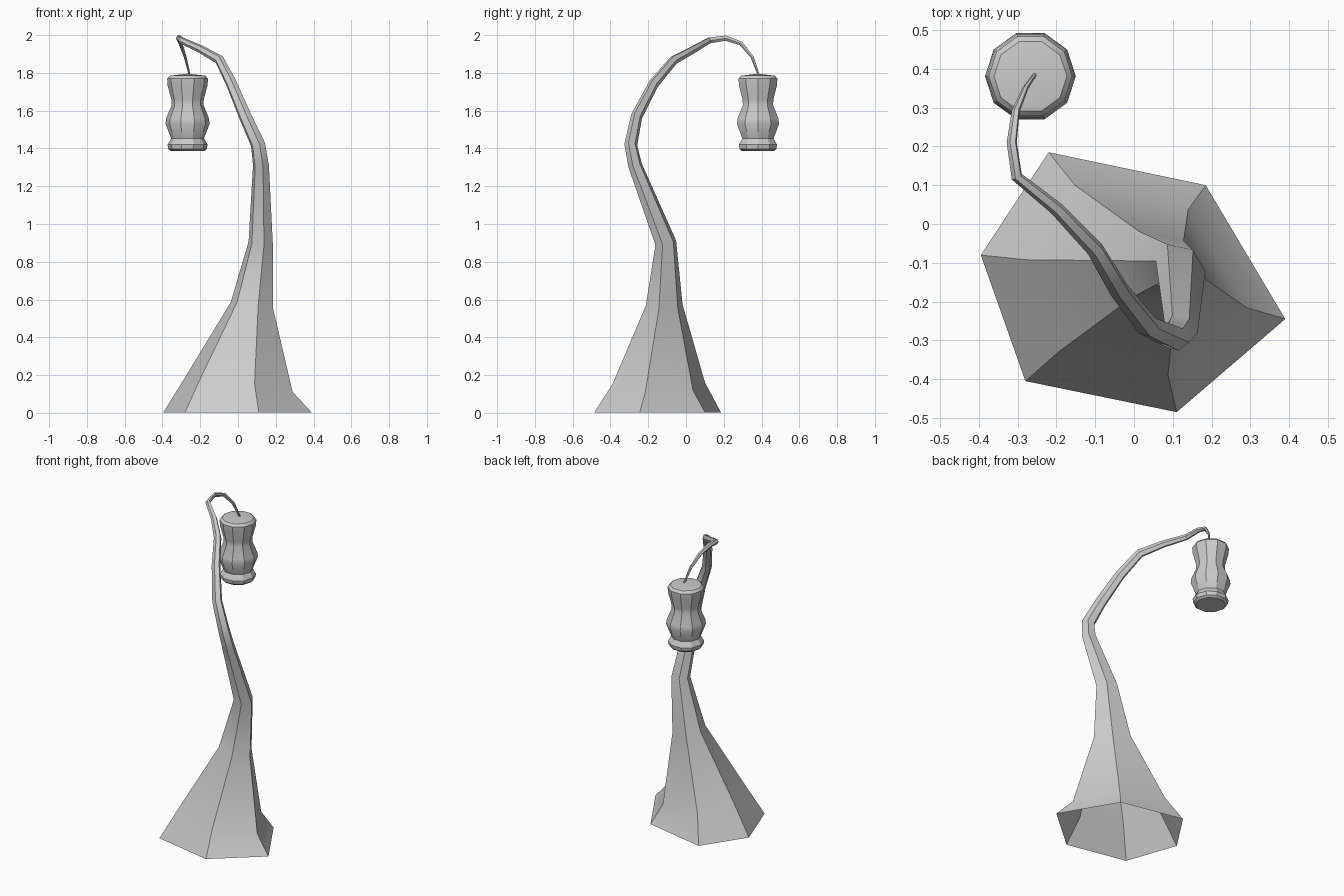
import bpy, bmesh, math
from mathutils import Vector

if "Cube" in bpy.data.objects:
    bpy.data.objects.remove(bpy.data.objects["Cube"])


def finish(bm, name):
    bmesh.ops.recalc_face_normals(bm, faces=bm.faces)
    me = bpy.data.meshes.new(name)
    bm.to_mesh(me)
    bm.free()
    ob = bpy.data.objects.new(name, me)
    bpy.context.collection.objects.link(ob)
    bpy.ops.object.select_all(action='DESELECT')
    ob.select_set(True)
    bpy.context.view_layer.objects.active = ob
    bpy.ops.object.shade_smooth_by_angle(angle=math.radians(30))
    return ob


def bridge(bm, a, b):
    n = len(a)
    for i in range(n):
        j = (i + 1) % n
        bm.faces.new((a[i], a[j], b[j], b[i]))


# Curved post: one uneven hexagon swept and shrunk along a bent path
hexagon = [(-0.185, 0.34), (-0.36, 0.075), (-0.245, -0.25),
           (0.145, -0.33), (0.425, -0.09), (0.22, 0.255)]
path = [  # x, y, z, scale
    (-0.035, -0.155, 0.003, 1.0), (-0.018, -0.148, 0.155, 0.73),
    (0.065, -0.117, 0.57, 0.29), (0.115, -0.108, 0.9, 0.165),
    (0.118, -0.27, 1.31, 0.108), (0.103, -0.293, 1.42, 0.098),
    (0.035, -0.262, 1.57, 0.085), (-0.038, -0.17, 1.745, 0.074),
    (-0.1, -0.065, 1.868, 0.064), (-0.2, 0.04, 1.925, 0.052),
    (-0.302, 0.122, 1.972, 0.043), (-0.315, 0.21, 1.984, 0.038),
    (-0.305, 0.29, 1.957, 0.03), (-0.28, 0.35, 1.885, 0.022),
    (-0.255, 0.386, 1.785, 0.014)]
pts = [Vector(p[:3]) for p in path]
bm = bmesh.new()
tangent = Vector((0, 0, 1))
ax, ay = Vector((1, 0, 0)), Vector((0, 1, 0))
rings = []
for i, p in enumerate(pts):
    if i > 0:
        new = (p - pts[i - 1]).normalized()
        if i + 1 < len(pts):
            new = (new + (pts[i + 1] - p).normalized()).normalized()
        turn = tangent.rotation_difference(new)
        ax, ay, tangent = turn @ ax, turn @ ay, new
    s = path[i][3]
    rings.append([bm.verts.new(p + (ax * u + ay * v) * s) for u, v in hexagon])
for a, b in zip(rings, rings[1:]):
    bridge(bm, a, b)
bm.faces.new(rings[-1])
finish(bm, "lamp_post")

# Hanging lantern: ten-sided turned profile
profile = [(0.088, 1.386), (0.102, 1.397), (0.106, 1.42), (0.087, 1.453),
           (0.117, 1.53), (0.113, 1.56), (0.084, 1.63), (0.086, 1.66),
           (0.106, 1.735), (0.108, 1.77), (0.094, 1.785)]
cx, cy, sides = -0.267, 0.381, 10
bm = bmesh.new()
rings = [[bm.verts.new((cx + r * math.cos(2 * math.pi * k / sides),
                        cy + r * math.sin(2 * math.pi * k / sides), z))
          for k in range(sides)] for r, z in profile]
for a, b in zip(rings, rings[1:]):
    bridge(bm, a, b)
bm.faces.new(rings[0])
# Slightly domed lid
tip = bm.verts.new((cx, cy, 1.796))
for k in range(sides):
    bm.faces.new((rings[-1][k], rings[-1][(k + 1) % sides], tip))
finish(bm, "lantern")
